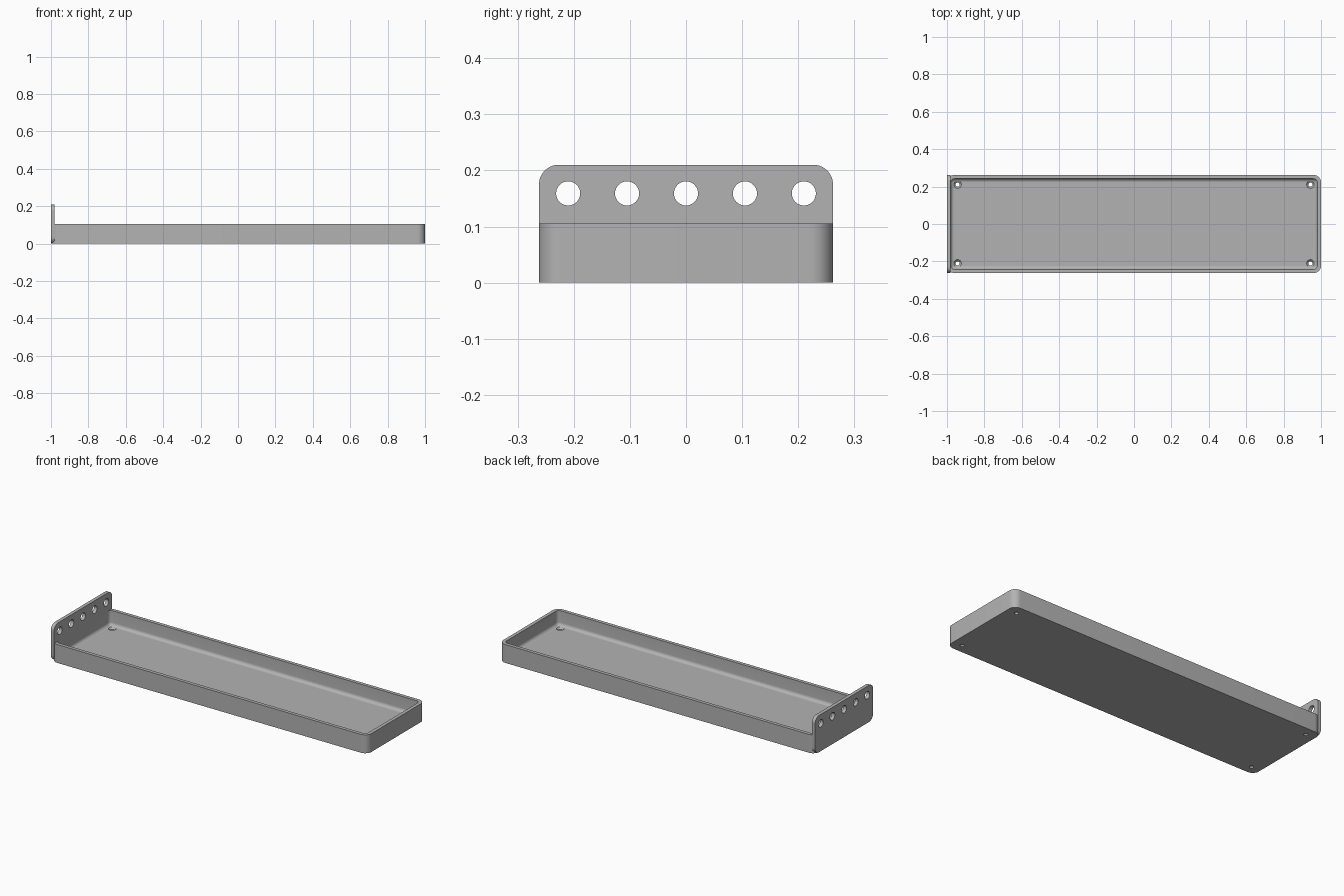
import bpy, bmesh, math
from mathutils import Matrix, Vector

if "Cube" in bpy.data.objects:
    bpy.data.objects.remove(bpy.data.objects["Cube"])

HALF_X, HALF_Y, TRAY_H, PLATE_H = 1.0, 0.262, 0.105, 0.21
WALL, CORNER, FILLET = 0.02, 0.04, 0.019

grey = bpy.data.materials.new("plain grey")
grey.use_nodes = True
grey.diffuse_color = (0.45, 0.45, 0.45, 1)
grey.node_tree.nodes["Principled BSDF"].inputs["Base Color"].default_value = grey.diffuse_color


def rounded_rect(hx, hy, r, steps=10):
    """Counter-clockwise outline of a rounded rectangle."""
    pts = []
    for i, (sx, sy) in enumerate([(1, 1), (-1, 1), (-1, -1), (1, -1)]):
        for k in range(steps + 1):
            a = math.pi / 2 * (i + k / steps)
            pts.append((sx * (hx - r) + r * math.cos(a), sy * (hy - r) + r * math.sin(a)))
    return pts


def loft(name, rings):
    """Skin a stack of matching rings and cap both ends."""
    bm = bmesh.new()
    loops = [[bm.verts.new(p) for p in ring] for ring in rings]
    n = len(loops[0])
    for a, b in zip(loops, loops[1:]):
        for i in range(n):
            j = (i + 1) % n
            bm.faces.new((a[i], a[j], b[j], b[i]))
    bm.faces.new(loops[0][::-1])
    bm.faces.new(loops[-1])
    bmesh.ops.recalc_face_normals(bm, faces=bm.faces)
    mesh = bpy.data.meshes.new(name)
    bm.to_mesh(mesh)
    bm.free()
    mesh.materials.append(grey)
    obj = bpy.data.objects.new(name, mesh)
    bpy.context.collection.objects.link(obj)
    return obj


def cutter(name, spots, profile, turn=Matrix()):
    """Round cutters at the given spots; profile lists (radius, height)."""
    bm = bmesh.new()
    for spot in spots:
        for (r1, z1), (r2, z2) in profile:
            place = Matrix.Translation(spot) @ turn @ Matrix.Translation((0, 0, (z1 + z2) / 2))
            bmesh.ops.create_cone(bm, cap_ends=True, segments=32, radius1=r1, radius2=r2,
                                  depth=z2 - z1, matrix=place)
    mesh = bpy.data.meshes.new(name)
    bm.to_mesh(mesh)
    bm.free()
    mesh.materials.append(grey)
    obj = bpy.data.objects.new(name, mesh)
    bpy.context.collection.objects.link(obj)
    obj.hide_render = True
    return obj


def cut(obj, tool):
    mod = obj.modifiers.new("holes", "BOOLEAN")
    mod.operation, mod.solver, mod.object = "DIFFERENCE", "EXACT", tool
    bpy.ops.object.select_all(action="DESELECT")
    obj.select_set(True)
    bpy.context.view_layer.objects.active = obj
    bpy.ops.object.modifier_apply(modifier=mod.name)
    bpy.data.objects.remove(tool)


def finish(obj):
    bpy.ops.object.select_all(action="DESELECT")
    obj.select_set(True)
    bpy.context.view_layer.objects.active = obj
    bpy.ops.object.shade_smooth_by_angle(angle=math.radians(30))


# Tray: outer wall, rim, inner wall, then a filleted floor
sections = [(0, 0), (0, TRAY_H), (WALL, TRAY_H)]
for k in range(9):
    a = math.pi / 2 * k / 8
    sections.append((WALL + FILLET * (1 - math.cos(a)), WALL + FILLET * (1 - math.sin(a))))
tray = loft("tray", [[(x, y, z) for x, y in rounded_rect(HALF_X - d, HALF_Y - d, CORNER - d)]
                     for d, z in sections])

# Countersunk drain holes near the tray corners
corners = [Vector((sx * 0.943, sy * 0.211, 0)) for sx in (-1, 1) for sy in (-1, 1)]
cut(tray, cutter("shaft_cutter", corners, [((0.011, -0.01), (0.011, 0.04))]))
cut(tray, cutter("sink_cutter", corners, [((0.01, 0.009), (0.021, 0.0205))]))
finish(tray)

# Upright end plate with rounded corners
outline = rounded_rect(HALF_Y, PLATE_H / 2, 0.035)
plate = loft("end_plate", [[(x, y, z + PLATE_H / 2) for y, z in outline]
                           for x in (-HALF_X, -HALF_X + WALL)])

# Row of five holes through the plate
row = [Vector((-HALF_X, i * 0.105, 0.159)) for i in range(-2, 3)]
cut(plate, cutter("row_cutter", row, [((0.0215, -0.05), (0.0215, 0.05))],
                  Matrix.Rotation(math.pi / 2, 4, "Y")))
finish(plate)
